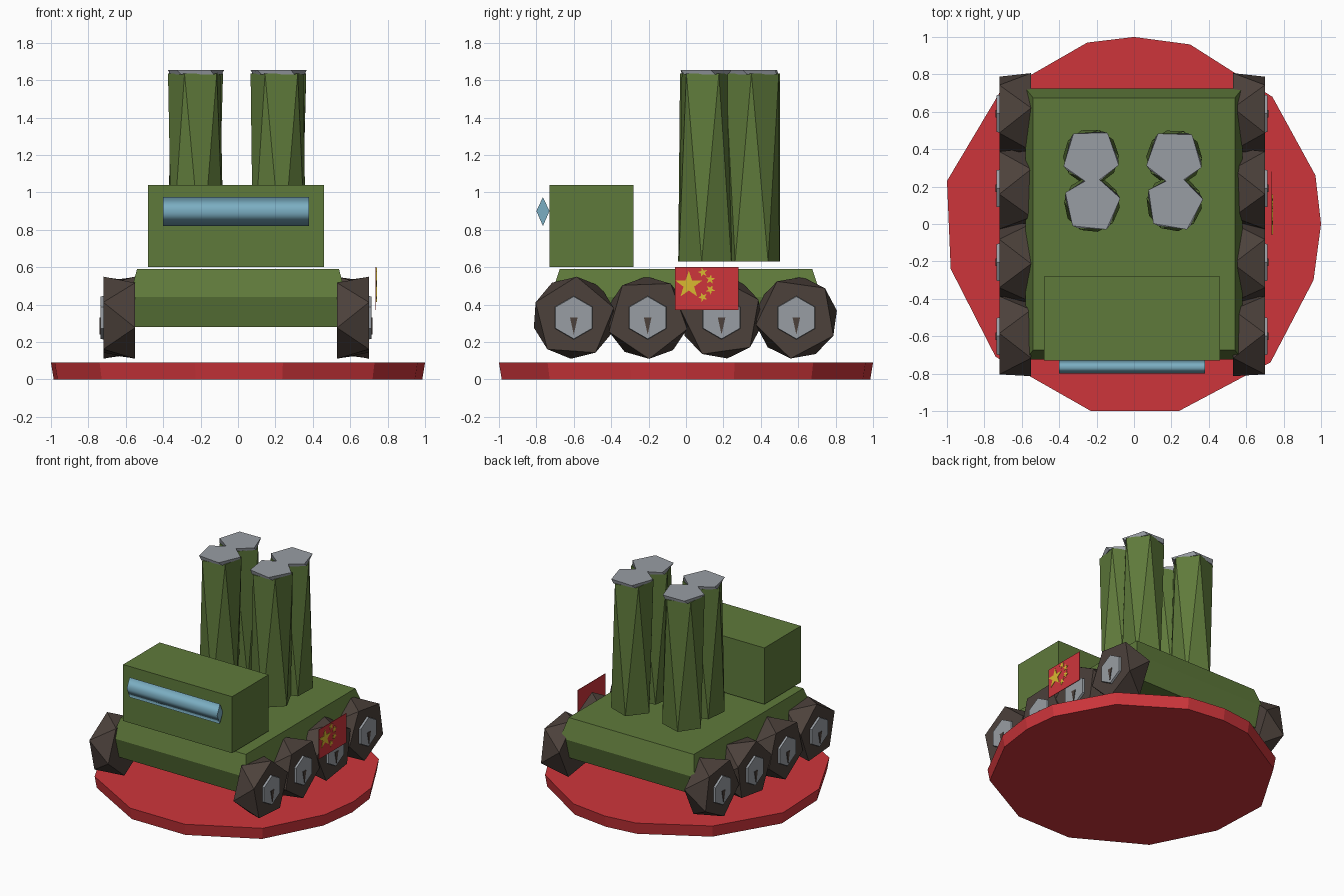
import bpy, bmesh
from math import sin, cos, pi, radians
from mathutils import Matrix, Vector

cube = bpy.data.objects.get("Cube")
if cube:
    bpy.data.objects.remove(cube, do_unlink=True)


def material(name, *rgb):
    col = [(c / 255 / 12.92 if c < 11 else ((c / 255 + 0.055) / 1.055) ** 2.4) for c in rgb] + [1]
    m = bpy.data.materials.new(name)
    m.use_nodes = True
    m.diffuse_color = col
    m.node_tree.nodes["Principled BSDF"].inputs["Base Color"].default_value = col
    return m


GREEN = material("olive green", 95, 122, 59)
RED = material("red", 206, 53, 59)
BROWN = material("tyre brown", 76, 65, 59)
GREY = material("metal grey", 152, 157, 163)
GLASS = material("window blue", 123, 174, 194)
YELLOW = material("star yellow", 218, 184, 48)


def loft(name, rings, mat, twisted=False, matrix=None, smooth=False):
    """Join closed rings of points, with triangles when the rings are twisted."""
    bm = bmesh.new()
    vs = [[bm.verts.new(p) for p in ring] for ring in rings]
    n = len(rings[0])
    for a, b in zip(vs, vs[1:]):
        for i in range(n):
            j = (i + 1) % n
            if twisted:
                bm.faces.new((a[i], a[j], b[i]))
                bm.faces.new((a[j], b[j], b[i]))
            else:
                bm.faces.new((a[i], a[j], b[j], b[i])).smooth = smooth
    bm.faces.new(vs[0][::-1])
    bm.faces.new(vs[-1])
    if matrix:
        bm.transform(matrix)
    bmesh.ops.recalc_face_normals(bm, faces=bm.faces)
    me = bpy.data.meshes.new(name)
    bm.to_mesh(me)
    bm.free()
    me.materials.append(mat)
    ob = bpy.data.objects.new(name, me)
    bpy.context.collection.objects.link(ob)
    return ob


def ngon(n, r, z, start):
    return [(r * cos(radians(start) + 2 * pi * i / n),
             r * sin(radians(start) + 2 * pi * i / n), z) for i in range(n)]


def rect(hx, hy, z, cx=0.0, cy=0.0):
    return [(cx - hx, cy - hy, z), (cx + hx, cy - hy, z), (cx + hx, cy + hy, z), (cx - hx, cy + hy, z)]


def side_plate(name, outline, x, thick, mat, side=1):
    """Thin plate facing sideways from a (y, z) outline."""
    return loft(name, [[(side * d, y, z) for y, z in outline] for d in (x, x + thick)], mat)


# Round display base
outline = [(0, 1), (-.25, .97), (-.72, .7), (-1, .23), (-.98, -.24), (-.74, -.71), (-.23, -1),
           (.24, -1), (.73, -.74), (.96, -.3), (1, 0), (.97, .26), (.74, .68), (.3, .96)]
loft("base", [[(x * s, y * s, z) for x, y in outline] for s, z in ((.985, 0), (1, .09))], RED)

# Hull with bevelled flanks, and the cab box
loft("hull", [rect(.55, .68, .28), rect(.58, .725, .44), rect(.54, .675, .59)], GREEN)
loft("cab", [rect(.47, .225, z, -.01, -.505) for z in (.6, 1.04)], GREEN)

# Windscreen bar with a diamond section
diamond = [(-.80, .9), (-.765, .975), (-.73, .9), (-.765, .82)]
loft("windscreen", [[(x, y, z) for y, z in diamond] for x in (-.4, .38)], GLASS, smooth=True)

# Launch tubes with twisted pentagon sides, and their caps
for name, x, y, turn in (("back_right", -.23, .36, 55), ("front_right", -.225, .105, 84),
                         ("back_left", .215, .355, 52), ("front_left", .215, .11, 80)):
    spot = Matrix.Translation((x, y, 0))
    loft("tube_" + name, [ngon(5, .15, .63, turn - 18), ngon(5, .15, 1.635, turn + 18)],
         GREEN, True, spot)
    loft("cap_" + name, [ngon(5, .148, 1.63, turn + 10), ngon(5, .155, 1.655, turn)],
         GREY, False, spot)

# Wheels, hubs and hub slots along both sides
to_side = Matrix(((0, 0, 1, 0), (1, 0, 0, 0), (0, 1, 0, 0), (0, 0, 0, 1)))
for side, label in ((1, "left"), (-1, "right")):
    for i, (y, turn) in enumerate(((-.6, 50), (-.205, 20), (.19, 62), (.59, 10))):
        place = (Matrix.Translation((-.01, y, .33)) @ Matrix.Diagonal((side, 1, 1, 1)) @ to_side)
        loft(f"wheel_{label}_{i}", [ngon(5, .22, .54, turn), ngon(5, .22, .71, turn + 36)],
             BROWN, True, place)
        loft(f"hub_{label}_{i}", [ngon(6, .118, .70, 30), ngon(6, .113, .725, 30)],
             GREY, False, place)
        slot = [(y - .02, .33), (y + .02, .33), (y, .24)]
        side_plate(f"hub_slot_{label}_{i}", slot, .715 - .01 * side, .005, BROWN, side) \
            .location.x = side * .01
# Flag plate on the left flank, with stars
flag_x = .735
side_plate("flag", [(-.06, .37), (.28, .37), (.28, .6), (-.06, .6)], flag_x, .004, RED)


def star(name, y, z, r, turn):
    pts = []
    for k in range(10):
        a = radians(turn) + pi * k / 5
        d = r if k % 2 == 0 else r * .4
        pts.append((y + d * cos(a), z + d * sin(a)))
    side_plate(name, pts, flag_x + .004, .003, YELLOW)


star("large_star", .015, .505, .075, 90)
for i, (y, z, turn) in enumerate(((.09, .572, 30), (.13, .535, 10), (.13, .48, 60), (.09, .44, 40))):
    star(f"small_star_{i}", y, z, .027, turn)
